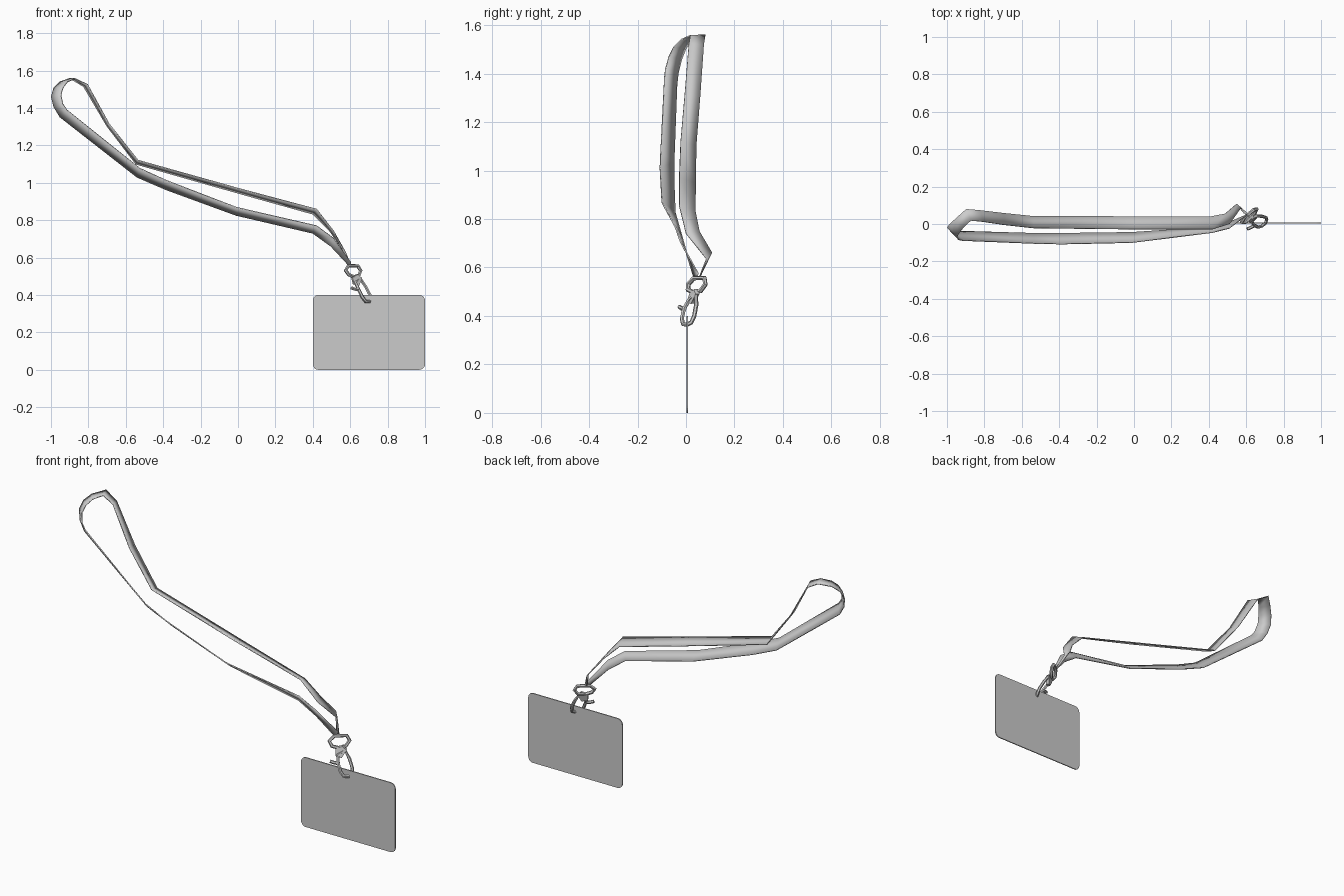
import bpy, bmesh, math
from mathutils import Vector


def add_mesh(name, bm):
    bmesh.ops.recalc_face_normals(bm, faces=bm.faces)
    me = bpy.data.meshes.new(name)
    bm.to_mesh(me)
    bm.free()
    ob = bpy.data.objects.new(name, me)
    bpy.context.collection.objects.link(ob)
    return ob


def smooth(ob, angle=35):
    bpy.ops.object.select_all(action='DESELECT')
    ob.select_set(True)
    bpy.context.view_layer.objects.active = ob
    bpy.ops.object.shade_smooth_by_angle(angle=math.radians(angle))


def ribbon(name, sections, thick):
    """Strap swept through pairs of edge points."""
    bm = bmesh.new()
    rows = [(bm.verts.new(s[:3]), bm.verts.new(s[3:])) for s in sections]
    for a, b in zip(rows, rows[1:]):
        bm.faces.new((a[0], b[0], b[1], a[1]))
    ob = add_mesh(name, bm)
    mod = ob.modifiers.new("thickness", 'SOLIDIFY')
    mod.thickness = thick
    mod.offset = 0
    smooth(ob)
    return ob


def tube(name, points, radius, closed):
    """Round wire through points."""
    cu = bpy.data.curves.new(name, 'CURVE')
    cu.dimensions = '3D'
    cu.bevel_depth = radius
    cu.bevel_resolution = 1
    cu.use_fill_caps = True
    sp = cu.splines.new('POLY')
    sp.points.add(len(points) - 1)
    for p, co in zip(sp.points, points):
        p.co = (*co, 1)
    sp.use_cyclic_u = closed
    ob = bpy.data.objects.new(name, cu)
    bpy.context.collection.objects.link(ob)
    bpy.ops.object.select_all(action='DESELECT')
    ob.select_set(True)
    bpy.context.view_layer.objects.active = ob
    bpy.ops.object.convert(target='MESH')
    smooth(bpy.context.object, 50)


def plate(name, outline, depth):
    """Flat outline extruded along depth."""
    bm = bmesh.new()
    face = bm.faces.new([bm.verts.new(p) for p in outline])
    ext = bmesh.ops.extrude_face_region(bm, geom=[face])
    verts = [g for g in ext["geom"] if isinstance(g, bmesh.types.BMVert)]
    bmesh.ops.translate(bm, verts=verts, vec=depth)
    return add_mesh(name, bm)


# Badge card with rounded corners
r, outline = 0.03, []
for cx, cz, start in ((0.97, 0.37, 0), (0.43, 0.37, 90), (0.43, 0.03, 180), (0.97, 0.03, 270)):
    for k in range(6):
        a = math.radians(start + k * 18)
        outline.append((cx + r * math.cos(a), 0.003, cz + r * math.sin(a)))
plate("badge_card", outline, (0, 0.006, 0))

# Neck strap: front strand, loop at the tip, back strand (front edge, rear edge)
strap = [
    (0.605, 0.05, 0.575, 0.597, 0.036, 0.55),
    (0.51, -0.022, 0.705, 0.495, 0.002, 0.66),
    (0.42, -0.045, 0.77, 0.40, -0.018, 0.73),
    (-0.01, -0.099, 0.869, -0.01, -0.045, 0.826),
    (-0.385, -0.107, 1.013, -0.385, -0.05, 0.963),
    (-0.525, -0.104, 1.077, -0.54, -0.05, 1.03),
    (-0.914, -0.088, 1.388, -0.952, -0.038, 1.352),
    (-0.936, -0.084, 1.42, -0.984, -0.032, 1.405),
    (-0.947, -0.07, 1.47, -0.998, -0.018, 1.46),
    (-0.935, -0.05, 1.51, -0.985, 0.0, 1.505),
    (-0.912, -0.02, 1.54, -0.953, 0.03, 1.538),
    (-0.872, 0.018, 1.557, -0.897, 0.08, 1.558),
    (-0.805, 0.012, 1.525, -0.825, 0.073, 1.515),
    (-0.69, -0.005, 1.315, -0.70, 0.058, 1.303),
    (-0.535, -0.022, 1.12, -0.545, 0.042, 1.10),
    (0.0, -0.028, 0.97, 0.0, 0.04, 0.945),
    (0.42, -0.028, 0.858, 0.40, 0.038, 0.833),
    (0.51, 0.0, 0.742, 0.487, 0.055, 0.748),
    (0.572, 0.085, 0.635, 0.548, 0.107, 0.66),
    (0.606, 0.055, 0.558, 0.588, 0.06, 0.568),
]
ribbon("neck_strap", strap, 0.006)

# Ring holding the strap ends
tube("strap_ring", [
    (0.575, 0.01, 0.532), (0.59, 0.033, 0.556), (0.64, 0.076, 0.556),
    (0.656, 0.08, 0.53), (0.645, 0.06, 0.503), (0.62, 0.03, 0.497),
    (0.593, 0.008, 0.508)], 0.010, True)

# Swivel block under the ring
plate("swivel_block", [
    (0.612, 0.015, 0.495), (0.643, 0.032, 0.51), (0.664, 0.04, 0.49),
    (0.648, 0.02, 0.45), (0.622, 0.002, 0.455)], (-0.008, 0.016, 0.002))

# Hook passing around the card edge
tube("clip_hook", [
    (0.652, 0.042, 0.49), (0.682, 0.042, 0.445), (0.706, 0.034, 0.40),
    (0.710, 0.022, 0.373), (0.702, 0.004, 0.364), (0.682, -0.012, 0.366),
    (0.664, -0.017, 0.39), (0.645, -0.008, 0.43), (0.628, 0.012, 0.465)], 0.009, True)

# Thumb lever
tube("clip_lever", [(0.648, -0.006, 0.428), (0.625, -0.018, 0.431), (0.606, -0.027, 0.438)], 0.009, False)
